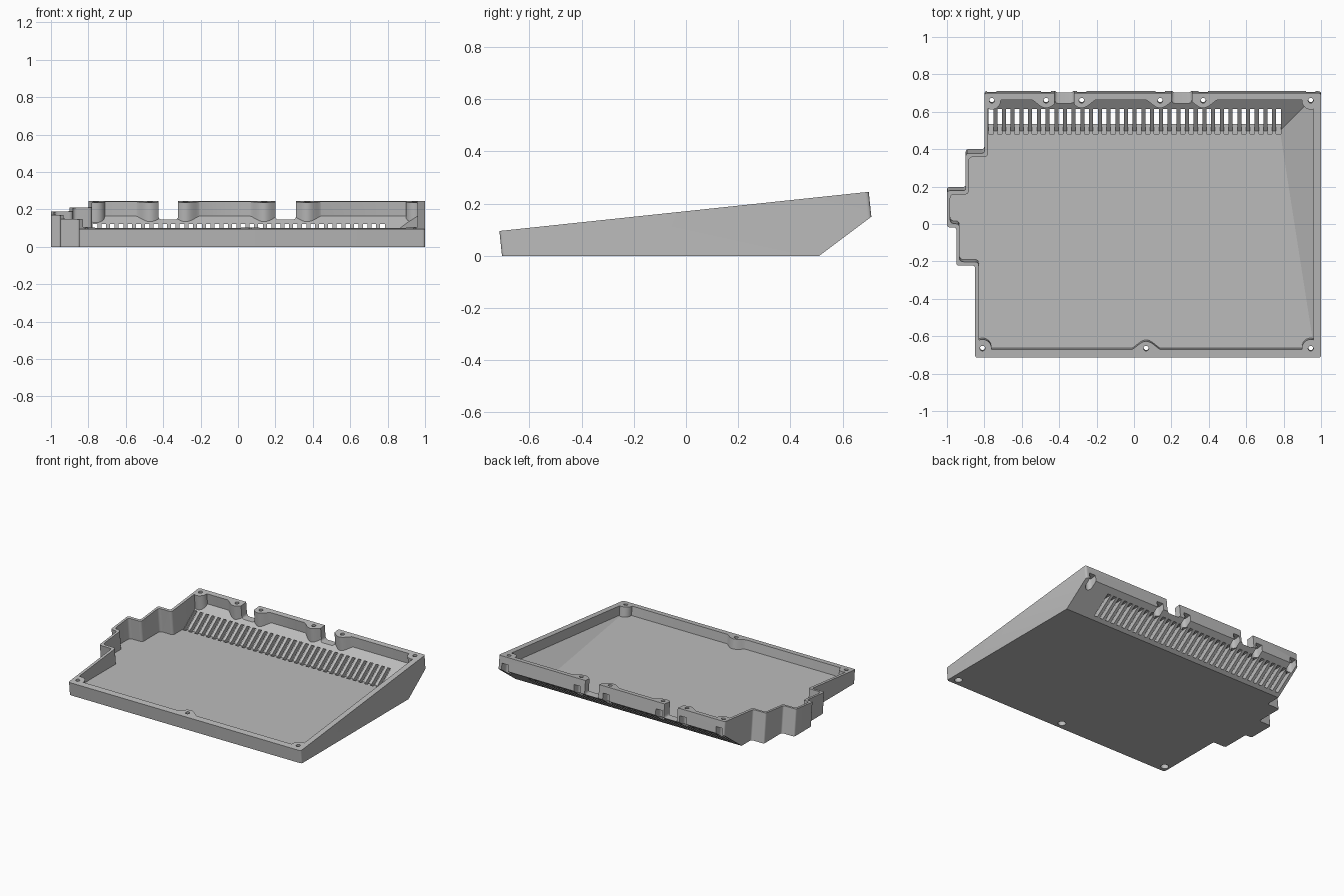
import bpy, bmesh, math
from mathutils import Vector

cube = bpy.data.objects.get("Cube")
if cube:
    bpy.data.objects.remove(cube)

grey = bpy.data.materials.new("plain grey")
grey.use_nodes = True
colour = (0.5, 0.5, 0.5, 1)
grey.diffuse_color = colour
grey.node_tree.nodes["Principled BSDF"].inputs["Base Color"].default_value = colour

# Sloping rim plane: walls and screw holes run square to it
SLOPE = 0.106
UP = Vector((0, -SLOPE, 1)).normalized()
THICK = 0.035
KINK = 0.51          # where the flat bottom turns into the rear ramp
RAMP = 0.75


def rim(x, y, lift=0.0):
    return Vector((x, y, 0.171 + SLOPE * y)) + UP * lift


def rounded(points, radius, steps=4):
    """Round every corner of a 2D polygon."""
    out = []
    for i, p in enumerate(points):
        p = Vector(p)
        a = (Vector(points[i - 1]) - p).normalized() * radius
        b = (Vector(points[(i + 1) % len(points)]) - p).normalized() * radius
        for k in range(steps + 1):
            t = k / steps
            out.append(p + a * (1 - t) ** 2 + b * t ** 2)
    return out


def circle(cx, cy, r, n=24):
    return [(cx + r * math.cos(math.tau * i / n), cy + r * math.sin(math.tau * i / n))
            for i in range(n)]


def add_prism(bm, points, vector):
    face = bm.faces.new([bm.verts.new(p) for p in points])
    new = bmesh.ops.extrude_face_region(bm, geom=[face])["geom"]
    bmesh.ops.translate(bm, vec=vector, verts=[v for v in new if isinstance(v, bmesh.types.BMVert)])


def make(name, bm):
    bmesh.ops.recalc_face_normals(bm, faces=bm.faces)
    mesh = bpy.data.meshes.new(name)
    bm.to_mesh(mesh)
    bm.free()
    mesh.materials.append(grey)
    ob = bpy.data.objects.new(name, mesh)
    bpy.context.collection.objects.link(ob)
    return ob


def prisms(name, shapes):
    bm = bmesh.new()
    for points, vector in shapes:
        add_prism(bm, points, vector)
    return make(name, bm)


def upright(outline, top, depth):
    """Prism square to the rim plane, starting at height top and going down."""
    return [rim(x, y, top) for x, y in outline], UP * -depth


def combine(target, tool, operation):
    mod = target.modifiers.new("cut", "BOOLEAN")
    mod.operation = operation
    mod.solver = "EXACT"
    mod.object = tool
    bpy.context.view_layer.objects.active = target
    bpy.ops.object.modifier_apply(modifier=mod.name)
    bpy.data.objects.remove(tool)


def side_profile(name, lift, shift):
    """Long block above the bottom and the rear ramp."""
    k = KINK - shift
    pts = [(-1, lift), (k, lift), (k + 0.6, lift + 0.6 * RAMP), (-1, lift + 0.6 * RAMP)]
    return prisms(name, [([(-1.5, y, z) for y, z in pts], Vector((3, 0, 0)))])


# Outer shell
outer = [(-0.85, -0.715), (1, -0.715), (1, 0.7), (-0.8, 0.7), (-0.8, 0.378), (-0.9, 0.378),
         (-0.9, 0.178), (-1, 0.178), (-1, -0.018), (-0.95, -0.018), (-0.95, -0.222), (-0.85, -0.222)]
tray = prisms("tray", [upright(rounded(outer, 0.015), 0, 0.4)])
combine(tray, side_profile("bottom_block", 0, 0), "INTERSECT")

# Cavity, with the slanted fill along the left wall
inner = [(-0.83, -0.67), (0.96, -0.67), (0.96, 0.663), (-0.78, 0.663), (-0.78, 0.358), (-0.883, 0.358),
         (-0.883, 0.158), (-0.983, 0.158), (-0.983, 0.002), (-0.933, 0.002), (-0.933, -0.202), (-0.83, -0.202)]
cavity = prisms("cavity", [upright(rounded(inner, 0.022), 0.05, 0.45)])
floor = side_profile("floor_block", THICK, THICK / 3)
bm = bmesh.new()
bm.from_mesh(floor.data)
a, b, c = Vector((0.96, -0.65, THICK)), Vector((0.78, 0.498, THICK)), Vector((0.93, 0.648, 0.1475))
normal = (b - a).cross(c - a)
if normal.z > 0:
    normal.negate()
cut = bmesh.ops.bisect_plane(bm, geom=bm.verts[:] + bm.edges[:] + bm.faces[:],
                             plane_co=a, plane_no=normal, clear_outer=True)
bmesh.ops.holes_fill(bm, edges=[e for e in bm.edges if e.is_boundary])
bmesh.ops.recalc_face_normals(bm, faces=bm.faces)
bm.to_mesh(floor.data)
bm.free()
combine(cavity, floor, "INTERSECT")

# Screw bosses: rounded bumps along the walls, round posts in the corners
rear_bosses = [-0.47, -0.28, 0.14, 0.37]
rear_holes = [(x, 0.66) for x in [-0.76] + rear_bosses + [0.945]]
front_holes = [(-0.81, -0.665), (0.065, -0.665), (0.945, -0.665)]


def bump(cx, wall, side):
    pts = [(cx - 0.08, wall - side * 0.03)]
    for i in range(17):
        s = i / 8 - 1
        pts.append((cx + 0.08 * s, wall + side * 0.045 * (0.5 + 0.5 * math.cos(math.pi * s)) ** 0.7))
    return pts + [(cx + 0.08, wall - side * 0.03)]


shapes = [bump(x, 0.665, -1) for x in rear_bosses] + [bump(0.065, -0.672, 1)]
shapes += [circle(x, y, 0.048) for x, y in (rear_holes[0], rear_holes[-1], front_holes[0], front_holes[-1])]
for s in shapes:
    combine(cavity, prisms("boss", [upright(s, 0.1, 0.6)]), "DIFFERENCE")
combine(tray, cavity, "DIFFERENCE")

# Two cable notches in the rear wall
for x0, x1 in ((-0.425, -0.32), (0.2, 0.31)):
    notch = rounded([(x0, 0.145), (x1, 0.145), (x1, 0.5), (x0, 0.5)], 0.02)
    combine(tray, prisms("notch", [([(x, 0.6, z) for x, z in notch], Vector((0, 0.3, 0)))]), "DIFFERENCE")

# Row of vent slots through the rear ramp
SLOTS, PITCH, WIDTH = 34, 0.0466, 0.025
vents = []
for i in range(SLOTS):
    x = -0.765 + PITCH * i
    vents.append(([(x - WIDTH / 2, 0.48, z) for z in (0.018, 0.122)]
                  + [(x + WIDTH / 2, 0.48, z) for z in (0.122, 0.018)], Vector((0, 0.4, 0))))
combine(tray, prisms("vents", vents), "DIFFERENCE")

# Screw head recesses from below, open through the rear wall, then the holes
heads = [upright(circle(x, y, 0.026), -0.05, 0.3) for x, y in rear_holes + front_holes]
combine(tray, prisms("head_recess", heads), "DIFFERENCE")
slots = [upright([(x - 0.026, y), (x + 0.026, y), (x + 0.026, y + 0.1), (x - 0.026, y + 0.1)], -0.05, 0.3)
         for x, y in rear_holes]
combine(tray, prisms("rear_recess", slots), "DIFFERENCE")
holes = [upright(circle(x, y, 0.014, 16), 0.05, 0.4) for x, y in rear_holes + front_holes]
combine(tray, prisms("screw_holes", holes), "DIFFERENCE")

# Smooth the rounded walls, keep edges crisp
bpy.ops.object.select_all(action="DESELECT")
tray.select_set(True)
bpy.context.view_layer.objects.active = tray
bpy.ops.object.shade_smooth_by_angle(angle=math.radians(30))
